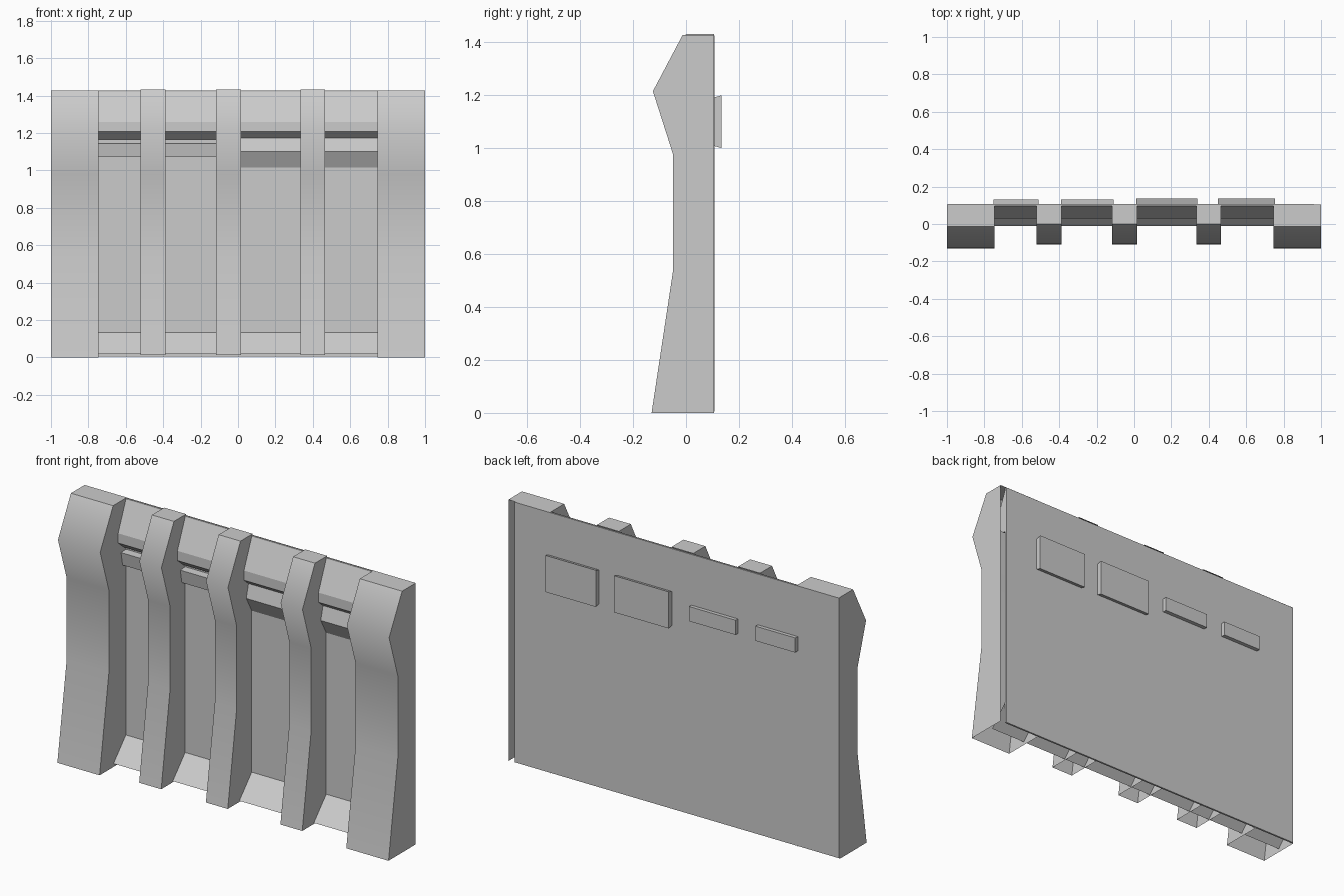
import bpy, bmesh, math

if "Cube" in bpy.data.objects:
    bpy.data.objects.remove(bpy.data.objects["Cube"])


def extrude(name, profile, x0, x1, skip=(), ends=True, smooth=None):
    """Sweep a (y, z) profile along x; skip = indices of open sides."""
    bm = bmesh.new()
    a = [bm.verts.new((x0, y, z)) for y, z in profile]
    b = [bm.verts.new((x1, y, z)) for y, z in profile]
    n = len(profile)
    for i in range(n):
        if i not in skip:
            j = (i + 1) % n
            bm.faces.new((a[i], a[j], b[j], b[i]))
    if ends:
        bm.faces.new(a[::-1])
        bm.faces.new(b)
    bmesh.ops.recalc_face_normals(bm, faces=bm.faces)
    me = bpy.data.meshes.new(name)
    bm.to_mesh(me)
    bm.free()
    ob = bpy.data.objects.new(name, me)
    bpy.context.collection.objects.link(ob)
    if smooth:
        bpy.ops.object.select_all(action='DESELECT')
        ob.select_set(True)
        bpy.context.view_layer.objects.active = ob
        bpy.ops.object.shade_smooth_by_angle(angle=math.radians(smooth))
    return ob


# Piers: hollow shells, open at the back and underneath
end_profile = [(0.105, 0), (-0.13, 0), (-0.05, 0.53), (-0.05, 0.98),
               (-0.125, 1.215), (-0.013, 1.427), (0.105, 1.427)]
rib_profile = [(0.105, 0.012), (-0.11, 0.012), (-0.033, 0.53), (-0.033, 0.98),
               (-0.108, 1.22), (0.0, 1.432), (0.105, 1.432)]
open_sides = (0, 6)
for name, x0, x1 in (("left_end_pier", -1, -0.745), ("right_end_pier", 0.745, 1)):
    extrude(name, end_profile, x0, x1, open_sides, smooth=50)
for i, (x0, x1) in enumerate(((-0.52, -0.387), (-0.117, 0.015), (0.333, 0.465))):
    extrude(f"rib_{i + 1}", rib_profile, x0, x1, open_sides, smooth=50)

# Back wall plate
X0, X1 = -0.998, 0.962
extrude("wall_panel", [(0.097, 0.005), (0.107, 0.005), (0.107, 1.425), (0.097, 1.425)], X0, X1)

# Overhanging cap along the top of the wall
extrude("wall_cap", [(0.1, 1.427), (0.03, 1.26), (0.03, 1.207), (0.08, 1.165), (0.1, 1.165)],
        X0, X1, skip=(4,))

# Sloping sill along the foot of the wall, open underneath
extrude("wall_sill", [(-0.01, 0.018), (0.1, 0.137), (0.1, 0.018)], X0, X1, skip=(1, 2), ends=False)

# Louvres that pass through the wall under the cap
slim = [(0.13, 1.15), (0.055, 1.145), (0.068, 1.072), (0.13, 1.07)]
deep = [(0.135, 1.2), (0.07, 1.18), (0.05, 1.1), (0.1, 1.01), (0.135, 1.0)]
for i, (prof, x0, x1) in enumerate(((slim, -0.75, -0.51), (slim, -0.39, -0.11),
                                    (deep, 0.01, 0.34), (deep, 0.45, 0.755))):
    extrude(f"louvre_{i + 1}", prof, x0, x1)
